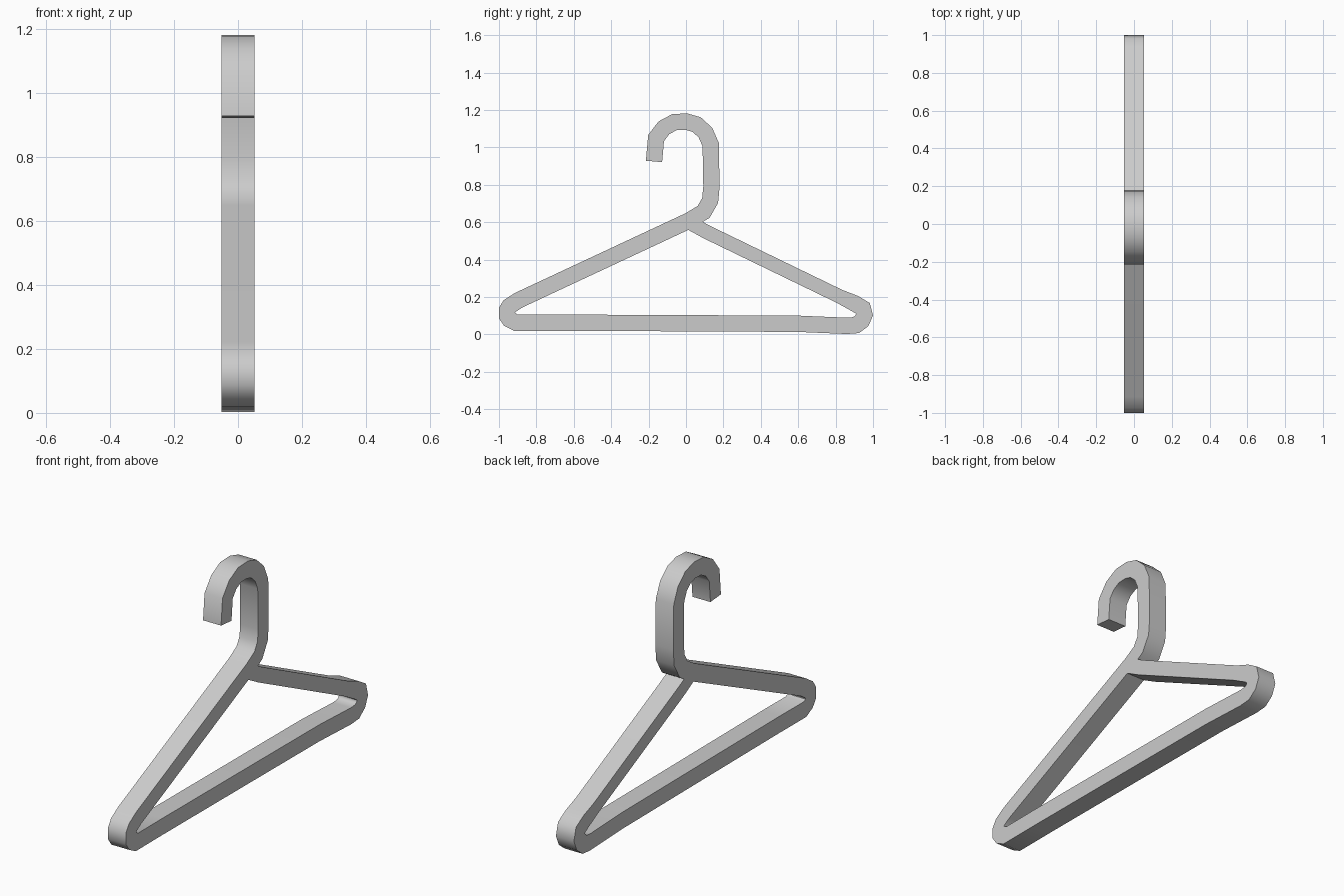
import bpy, bmesh, math
from mathutils import Vector

if "Cube" in bpy.data.objects:
    bpy.data.objects.remove(bpy.data.objects["Cube"])

DEPTH = 0.052   # half thickness across x
BAR = 0.087     # width of the bar in the hanger plane
ARM = 0.075     # slimmer right-hand arm

grey = bpy.data.materials.new("plain grey")
grey.use_nodes = True
colour = (0.6, 0.6, 0.6, 1)
grey.diffuse_color = colour
grey.node_tree.nodes["Principled BSDF"].inputs["Base Color"].default_value = colour

# Centre line in (y, z): hook, front arm, front corner, bottom bar, back corner, back arm
hook = [(-.171, .925), (-.16, 1.05), (-.118, 1.105), (-.062, 1.135), (.002, 1.138),
        (.057, 1.122), (.104, 1.079), (.132, 1.015), (.136, .79), (.129, .716),
        (.094, .655), (.019, .61)]
front_corner = [(-.895, .183), (-.943, .152), (-.957, .13), (-.957, .1), (-.943, .08), (-.908, .062)]
bottom_bar = [(-.7, .063), (0, .06), (.6, .057)]
back_corner = [(.86, .046), (.91, .05), (.94, .073), (.954, .105), (.945, .14), (.9, .167)]
back_arm = [(.82, .204), (.11, .548), (.03, .592)]


def sweep_bar(name, path, widths):
    """Sweep a rectangular section along a path with mitred joints."""
    pts = [Vector(p) for p in path]
    bm = bmesh.new()
    rings = []
    for i, p in enumerate(pts):
        a = (p - pts[i - 1]).normalized() if i else (pts[1] - p).normalized()
        b = (pts[i + 1] - p).normalized() if i < len(pts) - 1 else a
        t = (a + b).normalized()
        side = Vector((-t.y, t.x)) * widths[i] / 2 / max(t.dot(a), 0.5)
        rings.append([bm.verts.new((x * DEPTH, p.x + s * side.x, p.y + s * side.y))
                      for x, s in ((-1, -1), (1, -1), (1, 1), (-1, 1))])
    for r, q in zip(rings, rings[1:]):
        for k in range(4):
            n = (k + 1) % 4
            bm.faces.new((r[k], r[n], q[n], q[k]))
    bm.faces.new(rings[0])
    bm.faces.new(rings[-1])
    bmesh.ops.recalc_face_normals(bm, faces=bm.faces)
    mesh = bpy.data.meshes.new(name)
    bm.to_mesh(mesh)
    bm.free()
    mesh.materials.append(grey)
    obj = bpy.data.objects.new(name, mesh)
    bpy.context.collection.objects.link(obj)
    bpy.ops.object.select_all(action='DESELECT')
    obj.select_set(True)
    bpy.context.view_layer.objects.active = obj
    bpy.ops.object.shade_smooth_by_angle(angle=math.radians(50))


# One continuous bent bar
full = hook + front_corner + bottom_bar + back_corner + back_arm
sweep_bar("hanger_bar", full,
          [BAR] * (len(full) - len(back_arm)) + [ARM] * len(back_arm))
